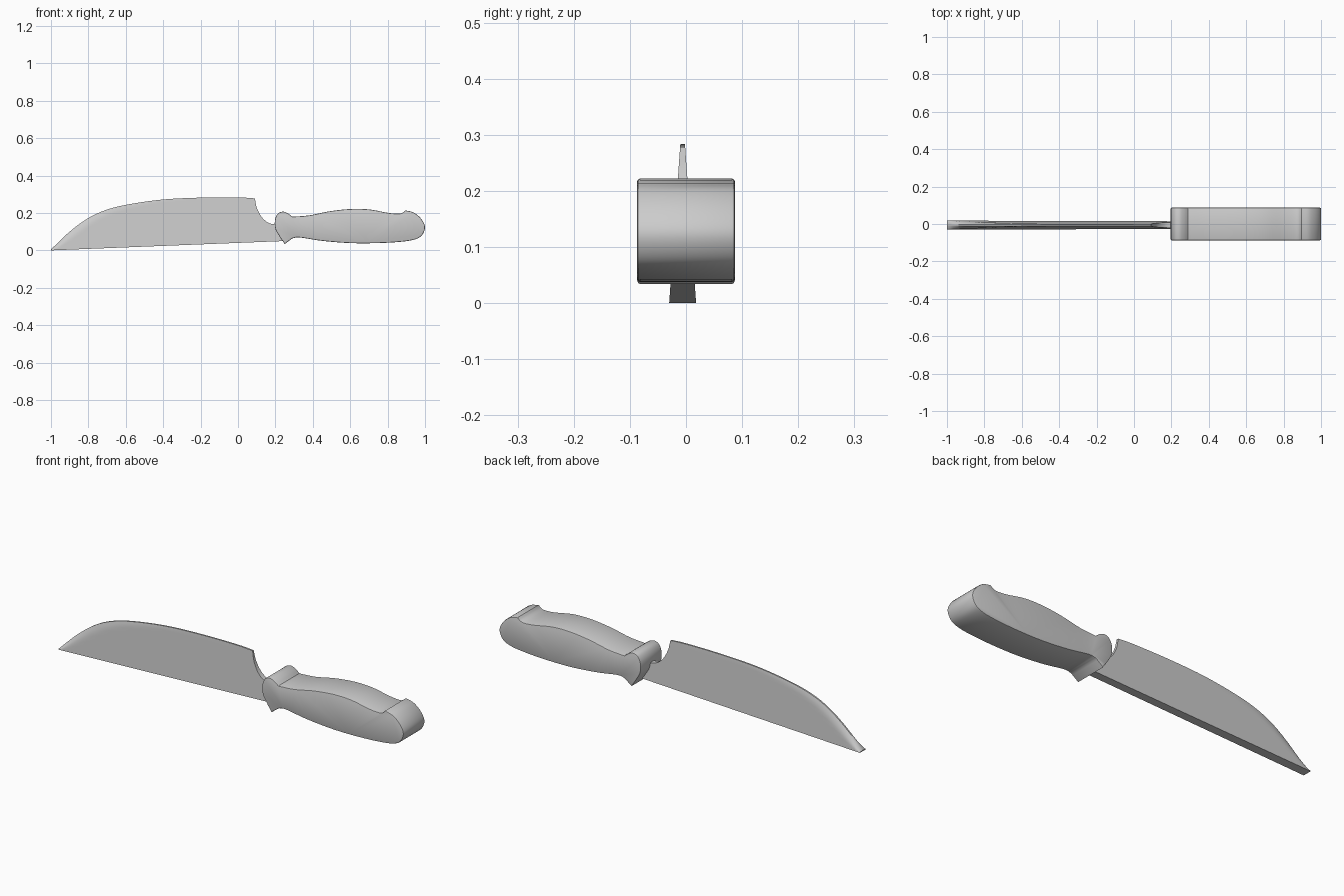
import bpy
import bmesh
from mathutils import Vector

cube = bpy.data.objects.get("Cube")
if cube:
    bpy.data.objects.remove(cube, do_unlink=True)

grey = bpy.data.materials.new("plain_grey")
grey.use_nodes = True
grey.diffuse_color = (0.6, 0.6, 0.6, 1)
grey.node_tree.nodes["Principled BSDF"].inputs["Base Color"].default_value = grey.diffuse_color


def spline(points, steps):
    """Smooth open curve through the given points."""
    p = [Vector(q) for q in points]
    p = [2 * p[0] - p[1]] + p + [2 * p[-1] - p[-2]]
    out = []
    for a, b, c, d in zip(p, p[1:], p[2:], p[3:]):
        for i in range(steps):
            t = i / steps
            out.append(b + (c - a) * t / 2
                       + (2 * a - 5 * b + 4 * c - d) * t * t / 2
                       + (3 * b - a - 3 * c + d) * t ** 3 / 2)
    return out + [p[-2]]


def finish(name, bm, angle):
    bmesh.ops.recalc_face_normals(bm, faces=bm.faces)
    mesh = bpy.data.meshes.new(name)
    bm.to_mesh(mesh)
    bm.free()
    mesh.materials.append(grey)
    obj = bpy.data.objects.new(name, mesh)
    bpy.context.collection.objects.link(obj)
    bpy.ops.object.select_all(action="DESELECT")
    obj.select_set(True)
    bpy.context.view_layer.objects.active = obj
    bpy.ops.object.shade_smooth_by_angle(angle=angle)
    return obj


# Blade: wedge sections, thick along the straight back and thin along the curved edge
edge = spline([(-1, .005), (-.9, .1), (-.8, .173), (-.7, .218), (-.58, .247),
               (-.4, .272), (-.2, .282), (0, .283), (.09, .278)], 6)
heel = spline([(.09, .278), (.1, .23), (.123, .183), (.155, .152), (.19, .14), (.26, .14)], 5)
rows = [0, .2, .4, .55, .68, .78, .86, .92, .97, 1]
CENTRE = -.006


def half_thickness(x, z, t):
    wedge = .024 - .07 * z
    return min(wedge, .004 + .02 * (1 - t ** 3)) if x < 0 else wedge


bm = bmesh.new()
rings = []
for x, top in edge + heel[1:]:
    bottom = .04 * (x + 1)
    sides = []
    for t in rows:
        z = bottom + (top - bottom) * t
        sides.append((half_thickness(x, z, t), z))
    loop = [(-h, z) for h, z in sides] + [(h, z) for h, z in reversed(sides)]
    rings.append([bm.verts.new((x, CENTRE + y, z)) for y, z in loop])
for a, b in zip(rings, rings[1:]):
    for i in range(len(a)):
        j = (i + 1) % len(a)
        bm.faces.new((a[i], a[j], b[j], b[i]))
bm.faces.new(rings[0])
bm.faces.new(rings[-1])
finish("blade", bm, .6)

# Handle: one outline with guard and pommel, extruded across the width
runs = [
    [(.25, .034), (.225, .07), (.2, .115), (.198, .165), (.215, .198), (.242, .207),
     (.268, .197), (.29, .18)],
    [(.29, .18), (.38, .187), (.49, .209), (.6, .221), (.7, .219), (.8, .201), (.855, .196),
     (.88, .201), (.895, .214)],
    [(.895, .214), (.94, .202), (.98, .168), (1, .125), (.985, .083), (.95, .06), (.88, .047),
     (.75, .039), (.6, .039), (.45, .051), (.33, .069), (.29, .064)],
    [(.29, .064), (.25, .034)],
]
WIDTH = .174
bm = bmesh.new()
outline = [p for run in runs for p in spline(run, 5)[:-1]]
face = bm.faces.new([bm.verts.new((x, -WIDTH / 2, z)) for x, z in outline])
grown = bmesh.ops.extrude_face_region(bm, geom=[face])["geom"]
bmesh.ops.translate(bm, verts=[g for g in grown if isinstance(g, bmesh.types.BMVert)],
                    vec=(0, WIDTH, 0))
rims = [e for e in bm.edges if abs(e.verts[0].co.y - e.verts[1].co.y) < WIDTH / 2]
bmesh.ops.bevel(bm, geom=rims, offset=.005, segments=2, profile=.5, affect="EDGES")
finish("handle", bm, .6)
